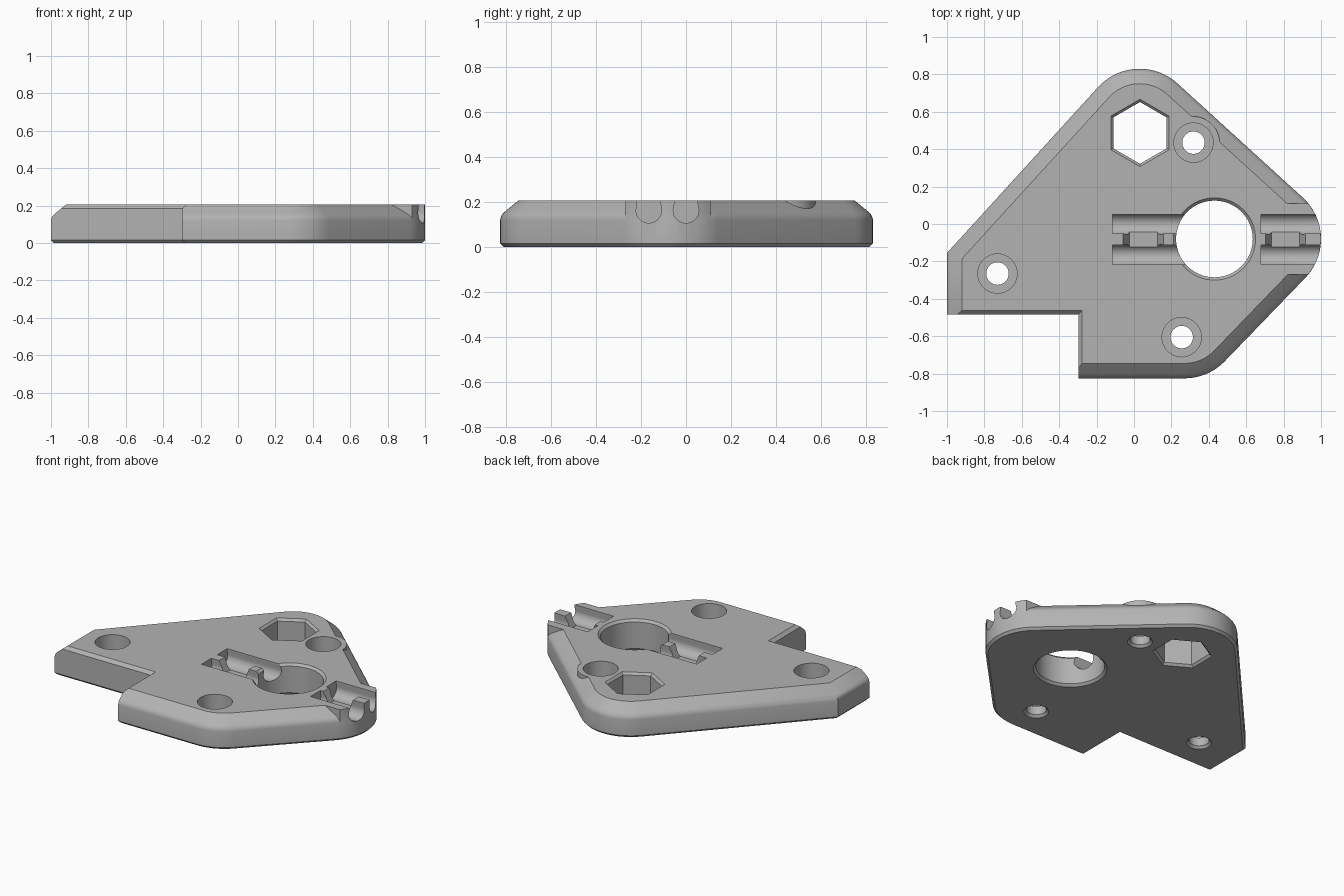
import bpy, bmesh
from math import cos, sin, pi, atan2, radians
from mathutils import Vector

cube = bpy.data.objects.get("Cube")
if cube:
    bpy.data.objects.remove(cube, do_unlink=True)

H = 0.205          # plate thickness
R = 0.30           # corner radius

grey = bpy.data.materials.new("mid grey")
grey.use_nodes = True
grey.diffuse_color = (0.45, 0.45, 0.45, 1)
grey.node_tree.nodes["Principled BSDF"].inputs["Base Color"].default_value = (0.45, 0.45, 0.45, 1)


def loft(name, rings):
    """Closed solid through rings with equal point counts."""
    bm = bmesh.new()
    loops = [[bm.verts.new(p) for p in ring] for ring in rings]
    n = len(loops[0])
    for a, b in zip(loops, loops[1:]):
        for i in range(n):
            j = (i + 1) % n
            bm.faces.new((a[i], a[j], b[j], b[i]))
    bm.faces.new(loops[0][::-1])
    bm.faces.new(loops[-1])
    bmesh.ops.recalc_face_normals(bm, faces=bm.faces)
    mesh = bpy.data.meshes.new(name)
    bm.to_mesh(mesh)
    bm.free()
    mesh.materials.append(grey)
    obj = bpy.data.objects.new(name, mesh)
    bpy.context.collection.objects.link(obj)
    return obj


def turned(name, x, y, profile, sides=48, turn=0.0):
    """Upright turned solid from (radius, z) pairs."""
    angles = [turn + 2 * pi * i / sides for i in range(sides)]
    return loft(name, [[(x + r * cos(a), y + r * sin(a), z) for a in angles] for r, z in profile])


def rect(x0, x1, y0, y1, z):
    return [(x0, y0, z), (x1, y0, z), (x1, y1, z), (x0, y1, z)]


def combine(tool, operation):
    tool.hide_render = True
    mod = plate.modifiers.new(tool.name, 'BOOLEAN')
    mod.operation, mod.solver, mod.object = operation, 'EXACT', tool
    bpy.context.view_layer.objects.active = plate
    bpy.ops.object.modifier_apply(modifier=mod.name)
    bpy.data.objects.remove(tool, do_unlink=True)


def cut(tool):
    combine(tool, 'DIFFERENCE')


# Plate outline: three rounded corners and two sharp ones
centres = [Vector((0.27, -0.525)), Vector((0.70, -0.08)), Vector((0.03, 0.53))]
sharp = [Vector((-1, -0.155)), Vector((-1, -0.825))]
slant = Vector((-0.74, 0.673)).normalized()


def normal_angle(a, b):
    d = b - a
    return atan2(-d.x, d.y)


a1, a2 = normal_angle(centres[0], centres[1]), normal_angle(centres[1], centres[2])
spans = [(-pi / 2, a1), (a1, a2), (a2, atan2(slant.y, slant.x))]
mitres = [(slant, Vector((-1, 0))), (Vector((-1, 0)), Vector((0, -1)))]


def outline(inset, z, steps=20):
    pts = []
    for c, (s, e) in zip(centres, spans):
        for i in range(steps + 1):
            a = s + (e - s) * i / steps
            pts.append((c.x + (R - inset) * cos(a), c.y + (R - inset) * sin(a), z))
    for v, (m, n) in zip(sharp, mitres):
        p = v - inset * (m + n) / (1 + m.dot(n))
        pts.append((p.x, p.y, z))
    return pts


edge = [(0.015, 0), (0, 0.015), (0, 0.12), (0.003, 0.134), (0.01, 0.146), (0.02, 0.156), (0.08, H)]
plate = loft("mounting_plate", [outline(d, z) for d, z in edge])

# Upright nose wall around the cable exits
half = 0.19
reach = atan2(half, (R * R - half * half) ** 0.5)
nose = [(0.6, -0.08 + half), (0.6, -0.08 - half)]
nose += [(0.70 + 0.299 * cos(a), -0.08 + 0.299 * sin(a))
         for a in (reach * (i / 12 - 1) for i in range(25))]
combine(loft("nose_wall", [[(x, y, z) for x, y in nose] for z in (0.08, H)]), 'UNION')

# Boss around the screw hole beside the bevel
screws = [(-0.73, -0.265), (0.255, -0.605), (0.318, 0.435)]
combine(turned("screw_boss", *screws[2], [(0.14, 0.06), (0.14, H)]), 'UNION')

# Corner notch with small bevels above and below
notch = [(0.035, -0.02), (0, 0.015), (0, 0.185), (0.04, 0.225)]
cut(loft("corner_notch", [rect(-2, -0.297 + d, -2, -0.483 + d, z) for d, z in notch]))

# Counterbored screw holes
for x, y in screws:
    cut(turned("screw_hole", x, y, [(0.095, -0.02), (0.06, 0.015), (0.06, 0.07),
                                    (0.105, 0.07), (0.105, 0.3)]))

# Main bore and hexagonal nut opening
cut(turned("main_bore", 0.43, -0.08, [(0.24, -0.02), (0.205, 0.015), (0.205, 0.19),
                                      (0.235, 0.22)], 64))
cut(turned("hex_opening", 0.032, 0.487, [(0.2, -0.02), (0.165, 0.015), (0.165, 0.19),
                                         (0.195, 0.22)], 6, pi / 6))

# Rod grooves on both sides of the bore, with a tie recess in each rib
for x0, x1, t0 in ((-0.115, 0.4, -0.06), (0.68, 1.2, 0.70)):
    for y in (0.0, -0.165):
        ring = [(y + 0.057 * cos(a), 0.163 + 0.057 * sin(a))
                for a in (pi + pi * i / 16 for i in range(17))]
        ring += [(y + 0.052, 0.19), (y + 0.052, 0.25), (y - 0.052, 0.25), (y - 0.052, 0.19)]
        cut(loft("rod_groove", [[(x, u, z) for u, z in ring] for x in (x0, x1)]))
    cut(loft("tie_recess", [rect(t0 + 0.035, t0 + 0.185, -0.13, -0.035, 0.125),
                            rect(t0, t0 + 0.22, -0.13, -0.035, 0.21)]))

# Smooth curved walls, crisp edges
bpy.ops.object.select_all(action='DESELECT')
plate.select_set(True)
bpy.context.view_layer.objects.active = plate
bpy.ops.object.shade_smooth_by_angle(angle=radians(30))
